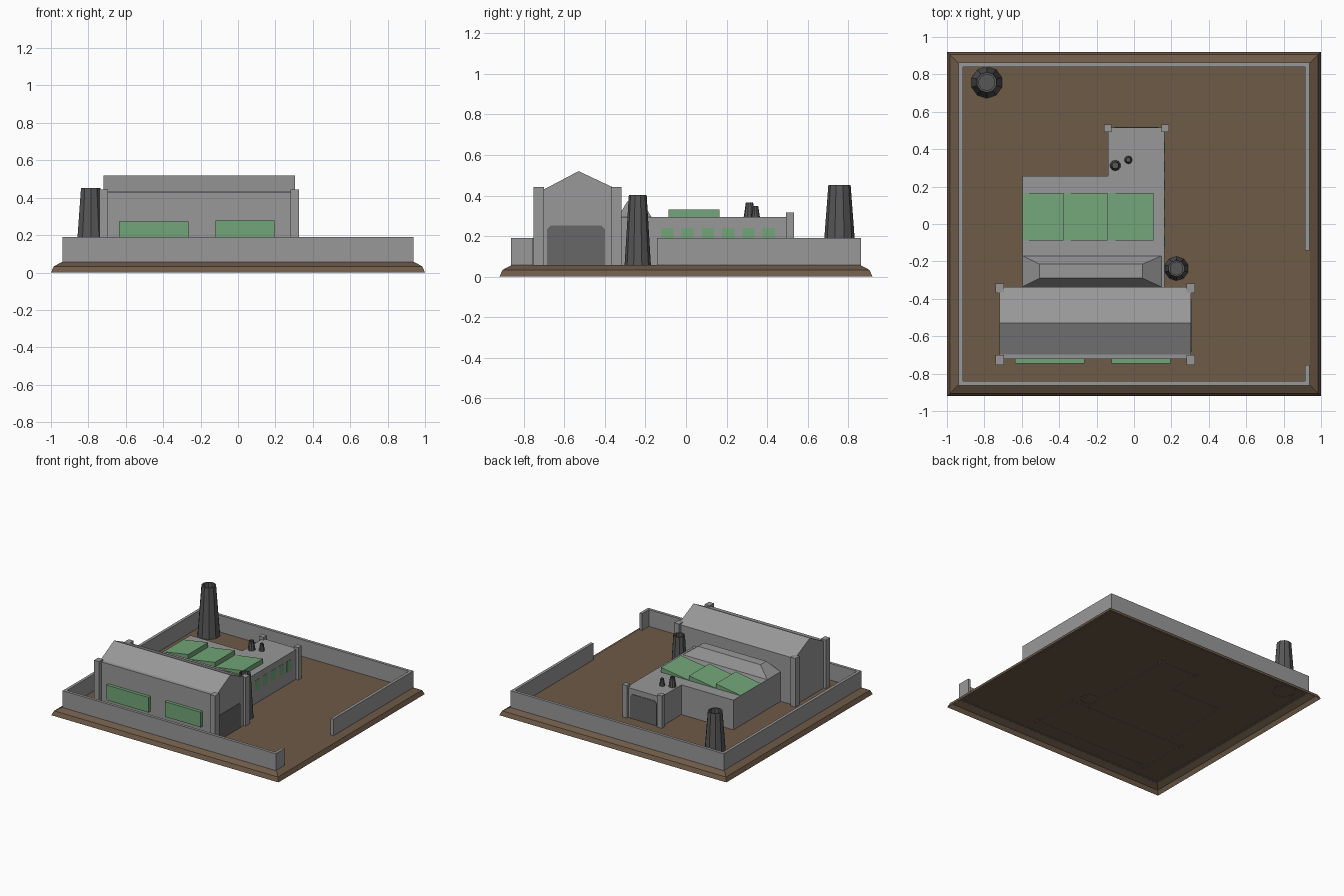
import bpy, bmesh, math

if "Cube" in bpy.data.objects:
    bpy.data.objects.remove(bpy.data.objects["Cube"])


def mat(name, rgb):
    m = bpy.data.materials.new(name)
    m.diffuse_color = (*rgb, 1)
    m.use_nodes = True
    m.node_tree.nodes["Principled BSDF"].inputs["Base Color"].default_value = m.diffuse_color
    return m


GREY = mat("concrete grey", (0.315, 0.315, 0.315))
DARK = mat("chimney grey", (0.095, 0.095, 0.095))
DOOR = mat("door grey", (0.135, 0.135, 0.135))
GREEN = mat("glass green", (0.17, 0.38, 0.19))
SOIL = mat("ground brown", (0.155, 0.103, 0.064))


def finish(name, bm, m):
    bmesh.ops.recalc_face_normals(bm, faces=bm.faces)
    me = bpy.data.meshes.new(name)
    bm.to_mesh(me)
    bm.free()
    me.materials.append(m)
    ob = bpy.data.objects.new(name, me)
    bpy.context.collection.objects.link(ob)
    return ob


def loft(name, rings, m, open_bottom=False):
    """Join rings of equal point count and cap the ends; open_bottom drops the lowest flat face."""
    bm = bmesh.new()
    vs = [[bm.verts.new(p) for p in r] for r in rings]
    n = len(rings[0])
    for a, b in zip(vs, vs[1:]):
        for i in range(n):
            j = (i + 1) % n
            bm.faces.new((a[i], a[j], b[j], b[i]))
    bm.faces.new(vs[0])
    bm.faces.new(vs[-1])
    bmesh.ops.recalc_face_normals(bm, faces=bm.faces)
    if open_bottom:
        low = min(v.co.z for v in bm.verts) + 1e-5
        bmesh.ops.delete(bm, geom=[f for f in bm.faces if all(v.co.z < low for v in f.verts)],
                         context='FACES_ONLY')
    return finish(name, bm, m)


def rect(x0, x1, y0, y1, z):
    return [(x0, y0, z), (x1, y0, z), (x1, y1, z), (x0, y1, z)]


def box(name, x0, x1, y0, y1, z0, z1, m, ob=False):
    return loft(name, [rect(x0, x1, y0, y1, z0), rect(x0, x1, y0, y1, z1)], m, ob)


def prism_z(name, outline, z0, z1, m, ob=False):
    return loft(name, [[(x, y, z) for x, y in outline] for z in (z0, z1)], m, ob)


def prism_x(name, profile, x0, x1, m, ob=False):
    return loft(name, [[(x, y, z) for y, z in profile] for x in (x0, x1)], m, ob)


def prism_y(name, profile, y0, y1, m, ob=False):
    return loft(name, [[(x, y, z) for x, z in profile] for y in (y0, y1)], m, ob)


def chimney(name, x, y, r0, r1, z0, z1, sides=10):
    """Tapered stack with a recessed mouth, open where it meets the floor."""
    def ring(r, z):
        return [(x + r * math.cos(2 * math.pi * (i + .5) / sides),
                 y + r * math.sin(2 * math.pi * (i + .5) / sides), z) for i in range(sides)]
    return loft(name, [ring(r0, z0), ring(r1, z1), ring(r1 * .78, z1),
                       ring(r1 * .78, z1 - (z1 - z0) * .1)], DARK, True)


def door_profile(a, b, z0, z1, c=0.018):
    return [(a, z0), (b, z0), (b, z1 - c), (b - c, z1), (a + c, z1), (a, z1 - c)]


G = 0.057       # ground level
B = G - 0.002   # foot of everything standing on it

# ground tray: bevelled rim, hollow underneath
loft("ground_tray", [rect(-s, s, -s + .08, s - .08, z) for s, z in
                     ((1, 0), (.985, .033), (.94, G))], SOIL, True)

# perimeter wall with a gateway on the right: one C-shaped outline
t = 0.023
X, Y = 0.938, 0.863
ga, gb = -0.755, -0.142
prism_z("perimeter_wall", [
    (X, gb), (X, Y), (-X, Y), (-X, -Y), (X, -Y), (X, ga),
    (X - t, ga), (X - t, -Y + t), (-X + t, -Y + t), (-X + t, Y - t),
    (X - t, Y - t), (X - t, gb)], B, 0.19, GREY, True)

# main hall with gable roof and front ledge
prism_x("main_hall", [(-.722, B), (-.338, B), (-.338, .43), (-.53, .52),
                      (-.697, .432), (-.722, .43)], -.72, .305, GREY, True)
for i, x in enumerate((-.718, .304)):
    for j, y in enumerate((-.727, -.343)):
        box(f"hall_pillar_{i}{j}", x - .022, x + .022, y - .026, y + .026, B, .443, GREY, True)
prism_x("hall_door", door_profile(-.685, -.40, G, .253), .30, .308, DOOR)
for i, (a, b, z) in enumerate(((-.635, -.265, .272), (-.12, .195, .277))):
    box(f"hall_window_{i}", a, b, -.747, -.72, z - .12, z, GREEN)

# L-shaped annex
R = 0.164
prism_z("annex", [(-.597, -.338), (R, -.338), (R, .515), (-.14, .515), (-.14, .257), (-.597, .257)],
        B, .293, GREY, True)
for i, x in enumerate((-.14, .167)):
    box(f"annex_pillar_{i}", x - .02, x + .02, .492, .533, B, .315, GREY, True)
prism_y("annex_door", door_profile(-.105, .13, G, .25), .51, .519, DOOR)
for i in range(6):
    y = -.092 + .1 * i
    box(f"annex_window_{i}", R - .003, R + .002, y - .03, y + .03, .155, .241, GREEN)

# hipped raised roof between annex and hall
loft("hipped_roof", [rect(-.597, .147, -.336, -.17, .293), rect(-.505, .045, -.29, -.215, .37)],
     GREY, True)

# sawtooth skylights
for i, (a, b) in enumerate(((-.597, -.378), (-.375, -.143), (-.14, .105))):
    prism_y(f"skylight_{i}", [(a, .293), (b, .293), (b, .331), (a, .295)], -.087, .165, GREEN, True)

# chimneys
chimney("tall_chimney", -.787, .757, .085, .055, B, .452)
chimney("side_chimney", .227, -.238, .065, .044, B, .403)
chimney("roof_vent_large", -.10, .313, .029, .018, .29, .365)
chimney("roof_vent_small", -.03, .343, .022, .013, .29, .348)
